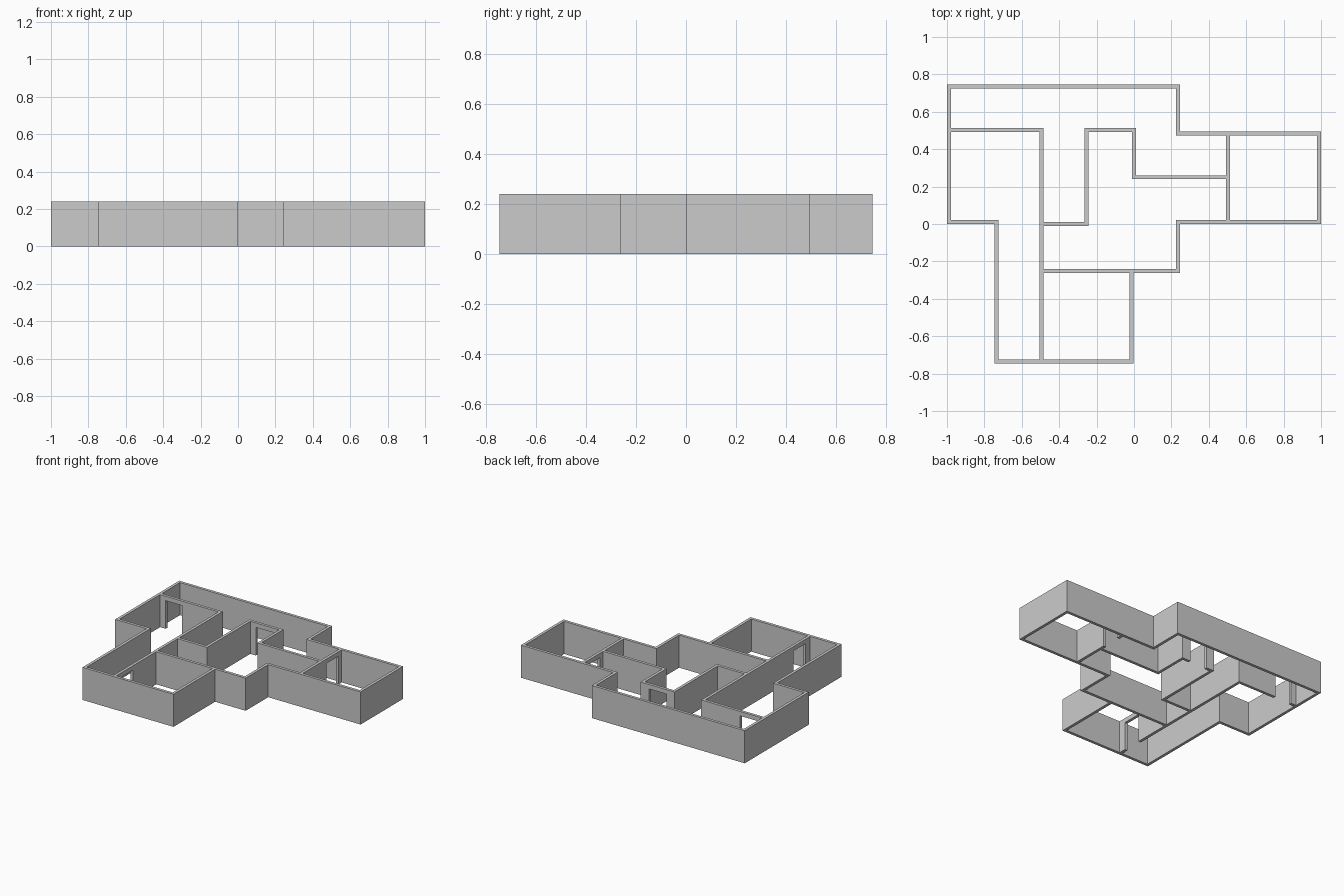
import bpy, bmesh
from math import radians

if "Cube" in bpy.data.objects:
    bpy.data.objects.remove(bpy.data.objects["Cube"])

HALF = 0.0105          # half wall thickness
HEIGHT, DOOR_TOP = 0.24, 0.207

# Wall centre lines in plan
outer = [(-.99, .735), (.235, .735), (.235, .484), (.988, .484), (.988, .011),
         (.235, .011), (.235, -.251), (-.014, -.251), (-.014, -.735),
         (-.735, -.735), (-.735, .011), (-.99, .011), (-.99, .735)]
inner = [
    [(-.99, .503), (-.494, .503), (-.494, -.735)],              # left room and corridor
    [(-.494, 0), (-.255, 0), (-.255, .503), (0, .503), (0, .25), (.503, .25)],  # hall
    [(.503, .484), (.503, .011)],                               # right room
    [(-.494, -.251), (-.014, -.251)],                           # front room
]
# Door openings: x0, x1, y0, y1
doors = [(-.935, -.80, .48, .52), (-.20, -.06, .48, .52),
         (.48, .52, .295, .435), (-.52, -.47, -.67, -.53)]


def grow(a, b):
    """Plan rectangle of the wall between two points."""
    return (min(a[0], b[0]) - HALF, max(a[0], b[0]) + HALF,
            min(a[1], b[1]) - HALF, max(a[1], b[1]) + HALF)


def within(rects, x, y):
    return any(r[0] < x < r[1] and r[2] < y < r[3] for r in rects)


rects = [grow(a, b) for path in [outer] + inner for a, b in zip(path, path[1:])]
xs = sorted({round(v, 4) for r in rects + doors for v in r[:2]})
ys = sorted({round(v, 4) for r in rects + doors for v in r[2:]})
zs = [0, DOOR_TOP, HEIGHT]

# Filled cells: walls, minus door openings below the lintel
cells = set()
for i in range(len(xs) - 1):
    for j in range(len(ys) - 1):
        x, y = (xs[i] + xs[i + 1]) / 2, (ys[j] + ys[j + 1]) / 2
        if within(rects, x, y):
            cells.add((i, j, 1))
            if not within(doors, x, y):
                cells.add((i, j, 0))

# Skin only the faces between filled and empty cells
bm = bmesh.new()
verts = {}


def vert(k):
    if k not in verts:
        verts[k] = bm.verts.new((xs[k[0]], ys[k[1]], zs[k[2]]))
    return verts[k]


for c in cells:
    for axis in range(3):
        for side in (0, 1):
            n = list(c)
            n[axis] += 2 * side - 1
            if tuple(n) in cells:
                continue
            u, v = (axis + 1) % 3, (axis + 2) % 3
            loop = []
            for du, dv in ((0, 0), (1, 0), (1, 1), (0, 1)):
                k = list(c)
                k[axis] += side
                k[u] += du
                k[v] += dv
                loop.append(vert(tuple(k)))
            bm.faces.new(loop if side else loop[::-1])

# Merge coplanar strips into clean wall faces
bmesh.ops.dissolve_limit(bm, angle_limit=radians(1), verts=bm.verts, edges=bm.edges)
bmesh.ops.triangulate(bm, faces=[f for f in bm.faces if len(f.verts) > 4])
mesh = bpy.data.meshes.new("floor_plan_walls")
bm.to_mesh(mesh)
bm.free()
bpy.context.collection.objects.link(bpy.data.objects.new("floor_plan_walls", mesh))
